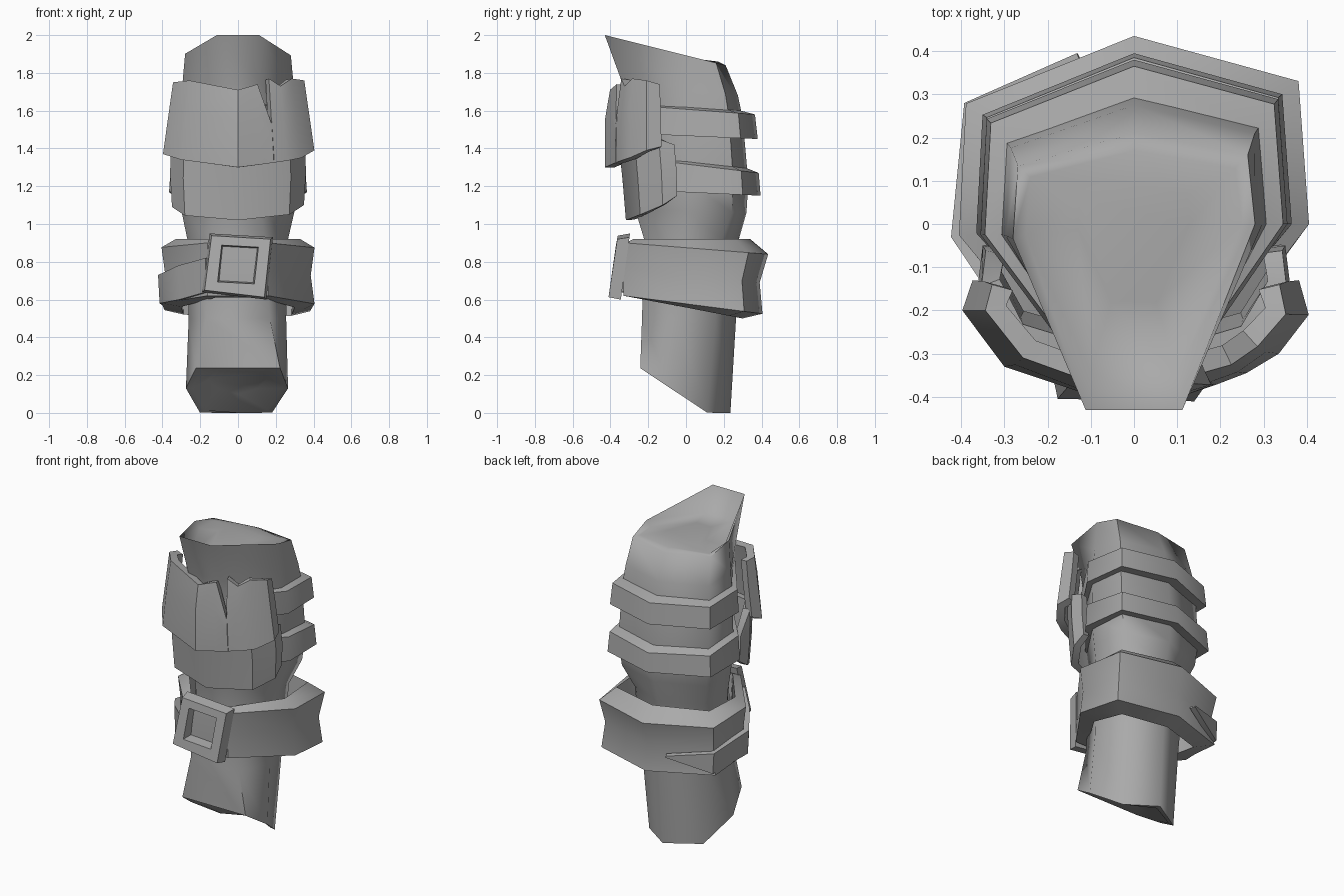
import bpy, bmesh, math

if "Cube" in bpy.data.objects:
    bpy.data.objects.remove(bpy.data.objects["Cube"])

grey = bpy.data.materials.new("worn grey")
grey.diffuse_color = (0.40, 0.40, 0.40, 1)
grey.use_nodes = True
grey.node_tree.nodes["Principled BSDF"].inputs["Base Color"].default_value = grey.diffuse_color

# Seven-sided arm section, scaled by half width, back depth and front depth
SECTION = [(0, 1), (.94, .76), (1, 0), (.40, -1), (-.40, -1), (-1, -.08), (-.96, .64)]
# Wrist section, broad at the front and pointed at the back
WRIST = [(0, 1), (.68, .48), (1, -.32), (.84, -.95), (-.84, -.95), (-1.04, -.32), (-.76, .48)]


def finish(name, bm, angle):
    bmesh.ops.recalc_face_normals(bm, faces=bm.faces)
    me = bpy.data.meshes.new(name)
    bm.to_mesh(me)
    bm.free()
    ob = bpy.data.objects.new(name, me)
    bpy.context.collection.objects.link(ob)
    me.materials.append(grey)
    bpy.ops.object.select_all(action='DESELECT')
    ob.select_set(True)
    bpy.context.view_layer.objects.active = ob
    bpy.ops.object.shade_smooth_by_angle(angle=math.radians(angle))
    return ob


def ring(w, yb, yf, zb, zf, wrist=0):
    """Section points; height runs from zb at the back to zf at the front."""
    pts = []
    for (ax, a), (bx, b) in zip(SECTION, WRIST):
        sx, s = ax + (bx - ax) * wrist, a + (b - a) * wrist
        y = s * yb if s > 0 else -s * yf
        t = (yb - y) / (yb - yf)
        pts.append((sx * w, y, max(0, zb + (zf - zb) * t)))
    return pts


def loft(name, rings, angle, closed=False):
    """Skin rings of points; closed joins last to first, otherwise ends are capped."""
    bm = bmesh.new()
    vs = [[bm.verts.new(p) for p in r] for r in rings]
    n = len(vs[0])
    pairs = list(zip(vs, vs[1:])) + ([(vs[-1], vs[0])] if closed else [])
    for a, b in pairs:
        for i in range(n):
            j = (i + 1) % n
            bm.faces.new((a[i], a[j], b[j], b[i]))
    if not closed:
        for r in (vs[0], vs[-1]):
            bm.faces.new(r)
    return finish(name, bm, angle)


def sheet(name, columns, thick, angle):
    """Curved plate: each column is a list of points from bottom to top."""
    bm = bmesh.new()
    vs = [[bm.verts.new(p) for p in c] for c in columns]
    for a, b in zip(vs, vs[1:]):
        for k in range(len(a) - 1):
            bm.faces.new((a[k], b[k], b[k + 1], a[k + 1]))
    ob = finish(name, bm, angle)
    mod = ob.modifiers.new("thickness", 'SOLIDIFY')
    mod.thickness = thick
    mod.offset = -1
    mod.use_even_offset = False
    bpy.ops.object.modifier_apply(modifier=mod.name)
    bpy.ops.object.shade_smooth_by_angle(angle=math.radians(angle))
    return ob


# Sleeve: hollow wrist end, domed upper end behind a raised front lip
loft("sleeve", [ring(*r) for r in (
    (.15, .12, -.14, .10, .22, 1),
    (.235, .205, -.225, -.06, .235, 1),
    (.265, .235, -.255, -.08, .245, 1),
    (.255, .265, -.24, .50, .50, .6),
    (.265, .28, -.225, .92, .92, .3),
    (.30, .32, -.27, 1.06, 1.08),
    (.32, .33, -.29, 1.22, 1.24),
    (.31, .30, -.30, 1.56, 1.60),
    (.297, .275, -.335, 1.68, 1.74),
    (.28, .21, -.43, 1.84, 2.0),
    (.25, .17, -.345, 1.86, 1.86),
    (.13, .09, -.18, 1.87, 1.87))], 70)

# Two arm straps
loft("upper_strap", [ring(*r) for r in (
    (.30, .29, -.28, 1.46, 1.48), (.355, .38, -.31, 1.45, 1.48),
    (.345, .365, -.30, 1.58, 1.63), (.30, .29, -.28, 1.60, 1.64))], 50, True)
loft("lower_strap", [ring(*r) for r in (
    (.31, .31, -.25, 1.17, 1.17), (.365, .395, -.265, 1.15, 1.18),
    (.355, .385, -.265, 1.27, 1.35), (.31, .31, -.25, 1.30, 1.36))], 50, True)

# Wide belt, pinched along its middle
loft("belt", [ring(*r) for r in (
    (.30, .30, -.27, .50, .61), (.405, .405, -.33, .525, .62),
    (.385, .39, -.33, .69, .76), (.405, .435, -.32, .84, .90),
    (.33, .34, -.28, .92, .92))], 50, True)

# Belt tail, a tapering second layer on the left
sheet("belt_tail", [[(x, y, a), (x * 1.02, y, b)] for x, y, a, b in (
    (-.13, .395, .64, .65), (-.385, .28, .56, .69), (-.415, -.03, .58, .73),
    (-.31, -.19, .60, .78), (-.17, -.345, .64, .82))][::-1], .035, 40)

# Buckle frame: front and back loops around an opening
outer = [(-.19, .64), (.15, .60), (.185, .93), (-.15, .95)]
inner = [(-.10, .70), (.08, .69), (.10, .87), (-.08, .88)]


def buckle_loop(pts, y, k=1):
    return [(x * k, y + (z - .78) * .14, .78 + (z - .78) * k) for x, z in pts]


loft("buckle", [buckle_loop(outer, -.32), buckle_loop(outer, -.385, .93),
                buckle_loop(inner, -.385, 1.08), buckle_loop(inner, -.32)], 30, True)

# Notched upper plate: x, y, bottom, top of every column
upper = [(-.38, -.13, 1.40, 1.74), (-.40, -.20, 1.37, 1.75), (-.30, -.33, 1.34, 1.76),
         (0, -.43, 1.30, 1.71), (.12, -.395, 1.315, 1.74), (.19, -.372, 1.325, 1.53),
         (.192, -.371, 1.325, 1.77), (.26, -.345, 1.335, 1.73), (.335, -.30, 1.35, 1.77),
         (.41, -.21, 1.39, 1.76), (.39, -.13, 1.41, 1.74)]


def upper_column(x, y, b, t):
    """Tapers with height so every column leans in by the same slope."""
    col = []
    for f in (0, .6, 1):
        z = b + (t - b) * f
        k = max(0, (z - 1.35) / .4)
        back = max(0, (z - 1.55) / .2)
        col.append((x * (1 - .14 * k), y * (1 - .15 * back) - .03 * back, z))
    return col


sheet("upper_plate", [upper_column(*c) for c in upper], .05, 35)

# Lower plate tucked under the upper one
lower = [(-.35, -.05, 1.14, 1.30), (-.36, -.13, 1.09, 1.44), (-.29, -.25, 1.045, 1.44),
         (0, -.335, 1.02, 1.42), (.28, -.255, 1.05, 1.44), (.36, -.13, 1.10, 1.45),
         (.35, -.05, 1.15, 1.42)]
sheet("lower_plate", [[(x * .97, y * .95, b), (x, y, (b + t) / 2), (x * .98, y * 1.03 - .01, t)]
                      for x, y, b, t in lower], .045, 35)
